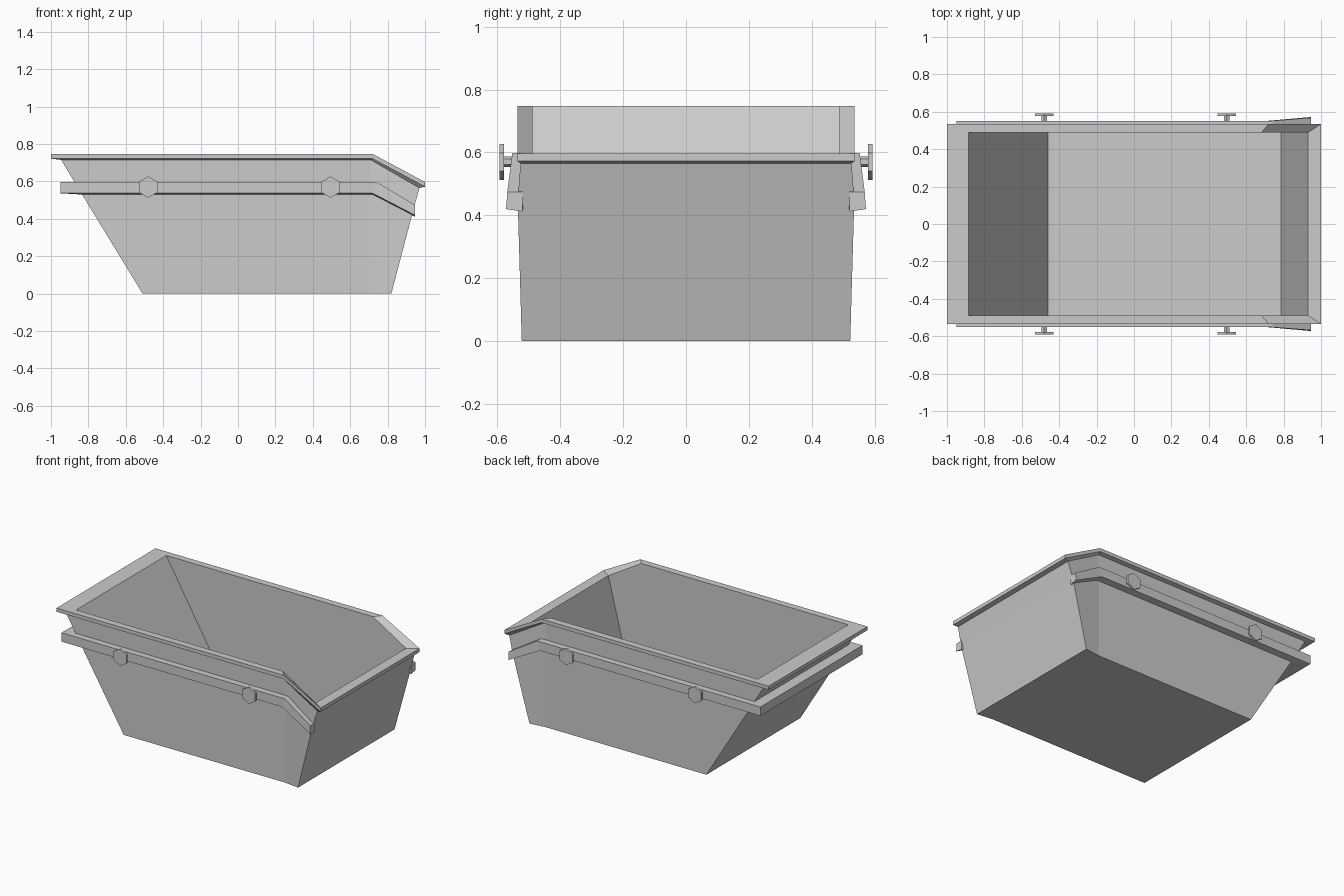
import bpy, bmesh, math

if "Cube" in bpy.data.objects:
    bpy.data.objects.remove(bpy.data.objects["Cube"])


def finish(bm, name):
    bmesh.ops.recalc_face_normals(bm, faces=bm.faces)
    me = bpy.data.meshes.new(name)
    bm.to_mesh(me)
    bm.free()
    ob = bpy.data.objects.new(name, me)
    bpy.context.collection.objects.link(ob)
    return ob


def loft(name, rings, closed):
    """Skin a list of rings; each ring is a list of (x, y, z)."""
    bm = bmesh.new()
    vs = [[bm.verts.new(p) for p in r] for r in rings]
    n = len(vs[0])
    for a, b in zip(vs, vs[1:]):
        for i in range(n):
            j = (i + 1) % n
            bm.faces.new((a[i], a[j], b[j], b[i]))
    if closed:
        bm.faces.new(vs[0])
        bm.faces.new(vs[-1])
    return finish(bm, name)


def mirrored(half):
    return half + [(x, -y, z) for x, y, z in reversed(half)]


# Skip body: each half ring lists the sloped end, the side bend and the short end
half_rings = [
    [(-0.51, 0.508, 0), (0.71, 0.508, 0), (0.82, 0.522, 0)],                # floor
    [(-0.852, 0.508, 0.56), (0.71, 0.508, 0.56), (0.938, 0.535, 0.45)],     # rail height
    [(-0.945, 0.508, 0.715), (0.71, 0.508, 0.715), (0.97, 0.526, 0.565)],   # under rim
    [(-1.0, 0.535, 0.722), (0.72, 0.535, 0.722), (1.0, 0.535, 0.572)],      # rim bottom
    [(-1.0, 0.535, 0.747), (0.72, 0.535, 0.747), (1.0, 0.535, 0.597)],      # rim top
    [(-0.885, 0.488, 0.747), (0.68, 0.488, 0.747), (0.93, 0.488, 0.597)],   # rim inside
    [(-0.46, 0.488, 0.03), (0.68, 0.488, 0.03), (0.785, 0.488, 0.03)],      # inner floor
]
loft("skip_body", [mirrored(h) for h in half_rings], True)

# Side rail: wraps both sides and the sloped end, bending down at the short end
sections = [
    [(0.945, 0.572, 0.42), (0.945, 0.568, 0.475), (0.945, 0.52, 0.475), (0.945, 0.52, 0.412)],
    [(0.72, 0.552, 0.537), (0.74, 0.552, 0.598), (0.74, 0.5, 0.598), (0.72, 0.5, 0.529)],
    [(-0.95, 0.552, 0.537), (-0.95, 0.552, 0.598), (-0.86, 0.5, 0.598), (-0.82, 0.5, 0.529)],
]
sections += [[(x, -y, z) for x, y, z in s] for s in reversed(sections)]
loft("side_rail", sections, True)


# Lifting lugs: hexagonal stem and plate, two on each side
def lug(name, x, side):
    bm = bmesh.new()
    for r, y0, y1 in ((0.017, 0.54, 0.58), (0.057, 0.578, 0.592)):
        ends = []
        for y in (y0, y1):
            ends.append([bm.verts.new((x + r * math.sin(k * math.pi / 3), side * y,
                                       0.57 + r * math.cos(k * math.pi / 3)))
                         for k in range(6)])
        a, b = ends
        bm.faces.new(a)
        bm.faces.new(b)
        for i in range(6):
            j = (i + 1) % 6
            bm.faces.new((a[i], a[j], b[j], b[i]))
    return finish(bm, name)


for side, sname in ((-1, "front"), (1, "back")):
    for x, xname in ((-0.48, "left"), (0.495, "right")):
        lug(f"lifting_lug_{sname}_{xname}", x, side)
